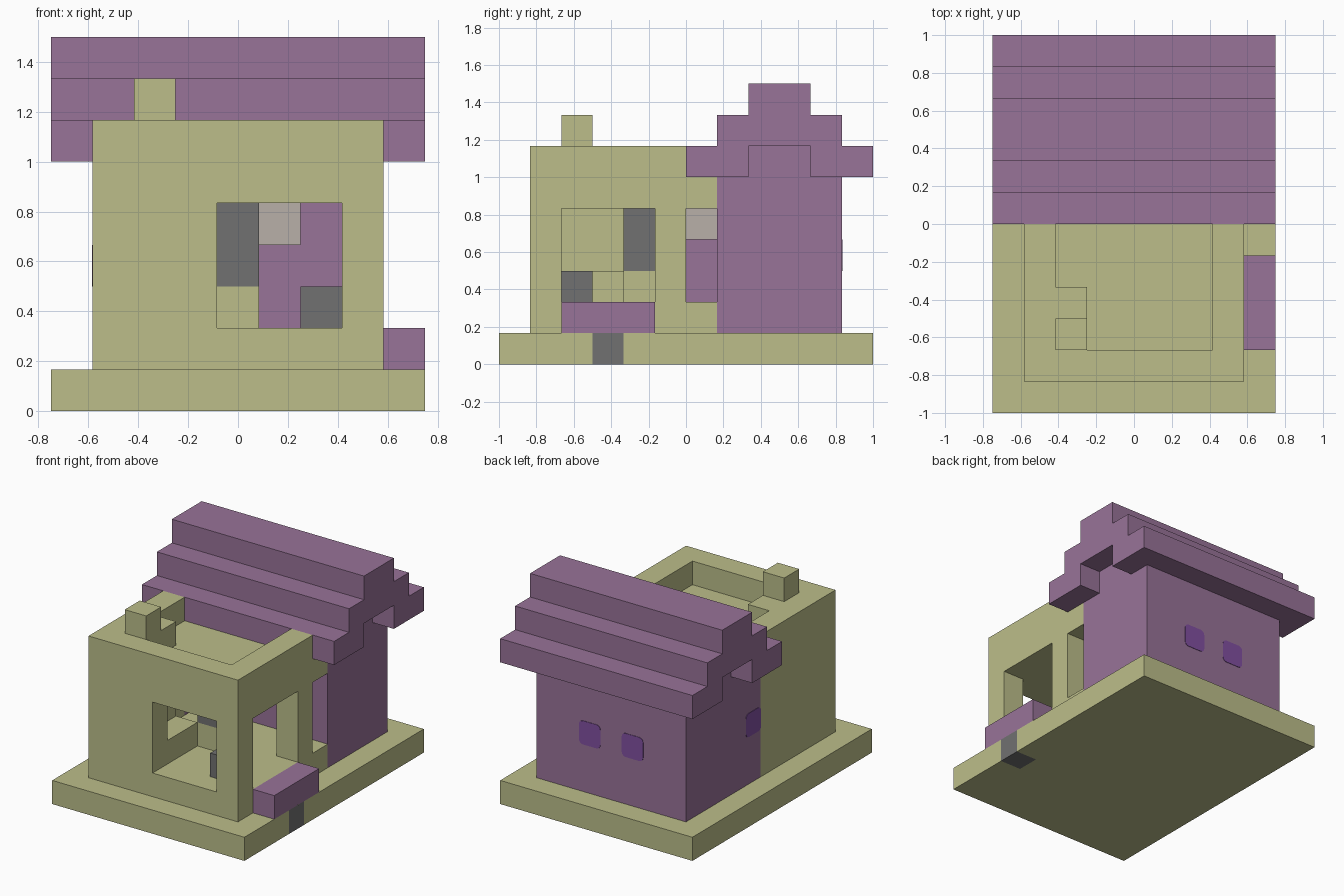
import bpy
import bmesh
import itertools
from mathutils import Vector, Matrix

if "Cube" in bpy.data.objects:
    bpy.data.objects.remove(bpy.data.objects["Cube"])

UNIT = 1 / 6
ORIGIN = Vector((-4.5, -6, 0))


def make_material(name, rgb):
    linear = [((c / 255 + 0.055) / 1.055) ** 2.4 for c in rgb] + [1]
    mat = bpy.data.materials.new(name)
    mat.use_nodes = True
    mat.diffuse_color = linear
    mat.node_tree.nodes["Principled BSDF"].inputs["Base Color"].default_value = linear
    return mat


olive = make_material("olive", (188, 190, 138))
purple = make_material("purple", (152, 115, 152))
grey = make_material("grey", (113, 113, 113))
pale = make_material("pale stone", (184, 176, 168))
violet = make_material("violet", (129, 80, 160))


def block(low, high):
    """All grid cells between two corners."""
    return set(itertools.product(*(range(a, b) for a, b in zip(low, high))))


def cell(x, y, z, height=1):
    return block((x, y, z), (x + 1, y + 1, z + height))


parts = {}


def part(name, mat, *adds, cuts=()):
    parts[name] = (mat, set().union(*adds) - set().union(*cuts))


# Ground slab with a dark inset under the doorstep
part("ground_slab", olive, block((0, 0, 0), (9, 12, 1)), cuts=[cell(8, 3, 0)])
part("slab_inset", grey, cell(8, 3, 0))
part("doorstep", purple, block((8, 2, 1), (9, 5, 2)))

# Front annex: hollow room, sunken flat roof, window, doorway, slit window
part("annex", olive,
     block((1, 1, 1), (8, 6, 7)),
     block((2, 6, 1), (8, 7, 6)),
     cuts=[block((2, 2, 2), (7, 7, 5)),
           block((2, 2, 6), (7, 6, 7)),
           block((4, 1, 2), (7, 2, 5)),
           block((7, 2, 2), (8, 5, 5)),
           cell(7, 6, 2, 3)])

# Chimney and furnishings of the room
part("chimney", olive, block((2, 2, 2), (3, 4, 5)), block((2, 2, 6), (3, 4, 7)), cell(2, 2, 7))
part("hearth", olive, block((3, 2, 2), (4, 4, 3)))
part("stand", olive, cell(4, 4, 2))
part("tall_ornament", grey, cell(4, 4, 3, 2))
part("stool", grey, cell(6, 2, 2))
part("wall_lamp", pale, cell(5, 6, 4))

# Rear house with a stepped gable roof
part("house", purple,
     block((1, 7, 1), (8, 11, 6)),
     block((1, 8, 6), (8, 10, 7)),
     block((1, 6, 1), (2, 7, 6)))
part("stepped_roof", purple,
     block((0, 6, 6), (9, 8, 7)),
     block((0, 10, 6), (9, 12, 7)),
     block((0, 7, 7), (9, 11, 8)),
     block((0, 8, 8), (9, 10, 9)))

occupied = set().union(*(cells for _, cells in parts.values()))


def add_object(name, mat, bm):
    mesh = bpy.data.meshes.new(name)
    bm.to_mesh(mesh)
    bm.free()
    mesh.materials.append(mat)
    obj = bpy.data.objects.new(name, mesh)
    bpy.context.collection.objects.link(obj)
    return obj


def build_part(name, mat, cells):
    """Skin the cells with only the exposed faces, merged into large flats."""
    bm = bmesh.new()
    for c in cells:
        for axis, side in itertools.product(range(3), (0, 1)):
            neighbour = list(c)
            neighbour[axis] += 2 * side - 1
            if tuple(neighbour) in occupied:
                continue
            u, v = (axis + 1) % 3, (axis + 2) % 3
            ring = []
            for du, dv in ((0, 0), (1, 0), (1, 1), (0, 1)):
                p = Vector(c)
                p[axis] += side
                p[u] += du
                p[v] += dv
                ring.append(bm.verts.new((p + ORIGIN) * UNIT))
            bm.faces.new(ring if side else ring[::-1])
    bmesh.ops.remove_doubles(bm, verts=bm.verts[:], dist=0.001)
    bmesh.ops.dissolve_limit(bm, angle_limit=0.01, verts=bm.verts[:], edges=bm.edges[:])
    add_object(name, mat, bm)


for part_name, (part_mat, part_cells) in parts.items():
    build_part(part_name, part_mat, part_cells)


# Thin rounded window panes on the rear and side walls
def window_pane(name, centre, size):
    bm = bmesh.new()
    bmesh.ops.create_cube(bm, size=1, matrix=Matrix.Diagonal((*size, 1)))
    thin = min(size)
    corners = [e for e in bm.edges if e.calc_length() < thin * 1.5]
    bmesh.ops.bevel(bm, geom=corners, offset=0.03, segments=3, profile=0.5, affect='EDGES')
    add_object(name, violet, bm).location = centre


THIN = 0.006
for side_name, x in (("right", -UNIT), ("left", UNIT)):
    window_pane("rear_window_" + side_name, (x, 5 * UNIT, 3.5 * UNIT), (UNIT, THIN, UNIT))
window_pane("side_window", (-3.5 * UNIT, UNIT / 2, 3.5 * UNIT), (THIN, UNIT, UNIT))
